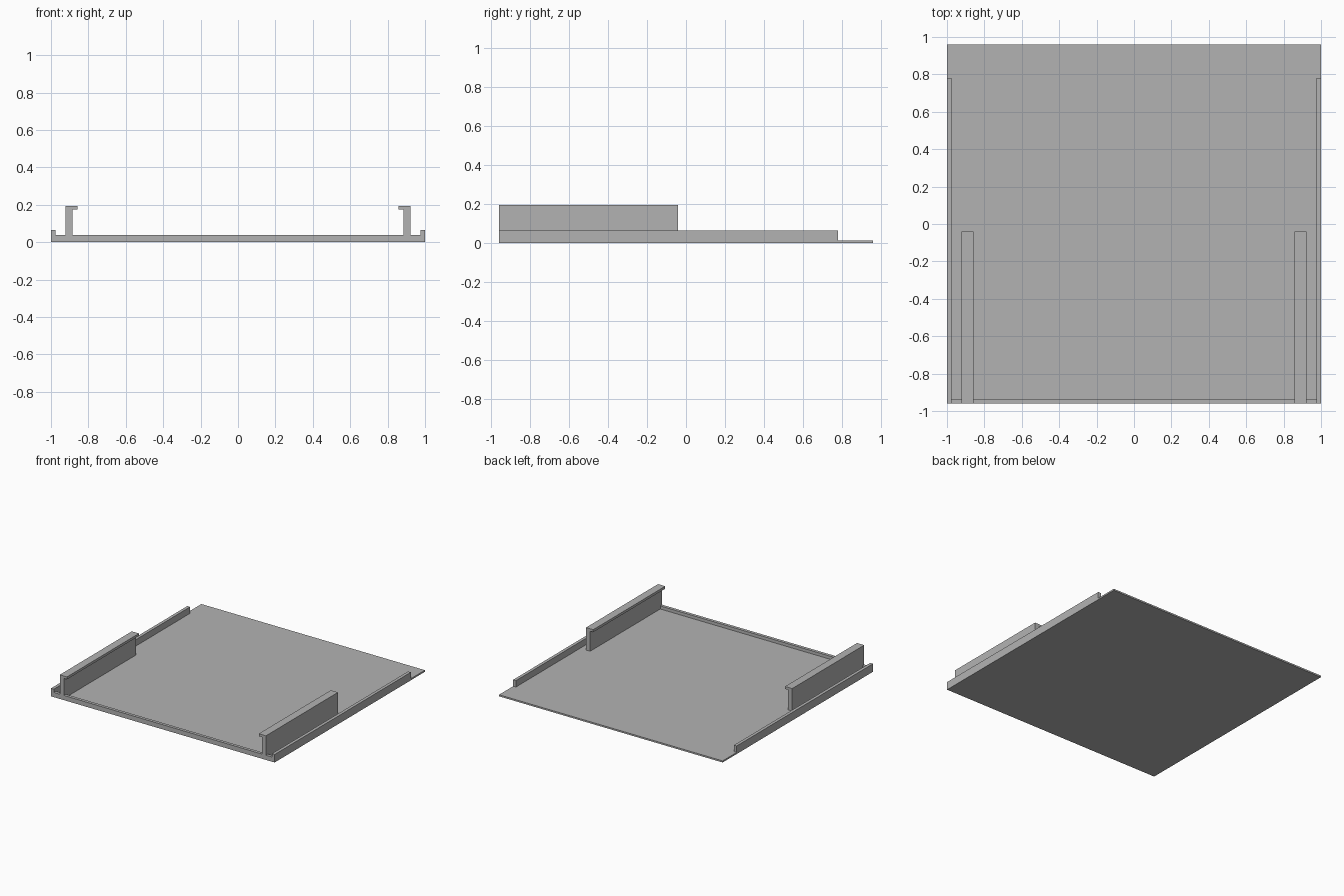
import bpy
import bmesh

cube = bpy.data.objects.get("Cube")
if cube:
    bpy.data.objects.remove(cube, do_unlink=True)

grey = bpy.data.materials.new("plain grey")
grey.use_nodes = True
colour = (0.45, 0.45, 0.45, 1)
grey.diffuse_color = colour
grey.node_tree.nodes["Principled BSDF"].inputs["Base Color"].default_value = colour

FRONT, BACK = -0.96, 0.96
PLATE_TOP = 0.013


def extrude_profile(name, profile, y0, y1):
    """Sweep a closed x-z outline from y0 to y1."""
    bm = bmesh.new()
    face = bm.faces.new([bm.verts.new((x, y0, z)) for x, z in profile])
    swept = bmesh.ops.extrude_face_region(bm, geom=[face])
    verts = [g for g in swept["geom"] if isinstance(g, bmesh.types.BMVert)]
    bmesh.ops.translate(bm, verts=verts, vec=(0, y1 - y0, 0))
    bmesh.ops.recalc_face_normals(bm, faces=bm.faces)
    mesh = bpy.data.meshes.new(name)
    bm.to_mesh(mesh)
    bm.free()
    mesh.materials.append(grey)
    obj = bpy.data.objects.new(name, mesh)
    bpy.context.collection.objects.link(obj)
    return obj


def box_profile(x0, x1, z0, z1):
    return [(x0, z0), (x1, z0), (x1, z1), (x0, z1)]


# Thin base plate and the low lip along its front edge
extrude_profile("base_plate", box_profile(-1, 1, 0, PLATE_TOP), FRONT, BACK)
extrude_profile("front_lip", box_profile(-0.975, 0.975, PLATE_TOP, 0.038), FRONT, -0.935)

# Outer edge rails and hooked guide rails with an inward flange
hook = [(0.885, PLATE_TOP), (0.922, PLATE_TOP), (0.922, 0.195),
        (0.858, 0.195), (0.858, 0.175), (0.885, 0.175)]
for side, s in (("left", 1), ("right", -1)):
    edge = box_profile(0.975 * s, s, PLATE_TOP, 0.065)
    extrude_profile(side + "_edge_rail", edge, FRONT, 0.78)
    extrude_profile(side + "_guide_rail", [(x * s, z) for x, z in hook], FRONT, -0.04)
